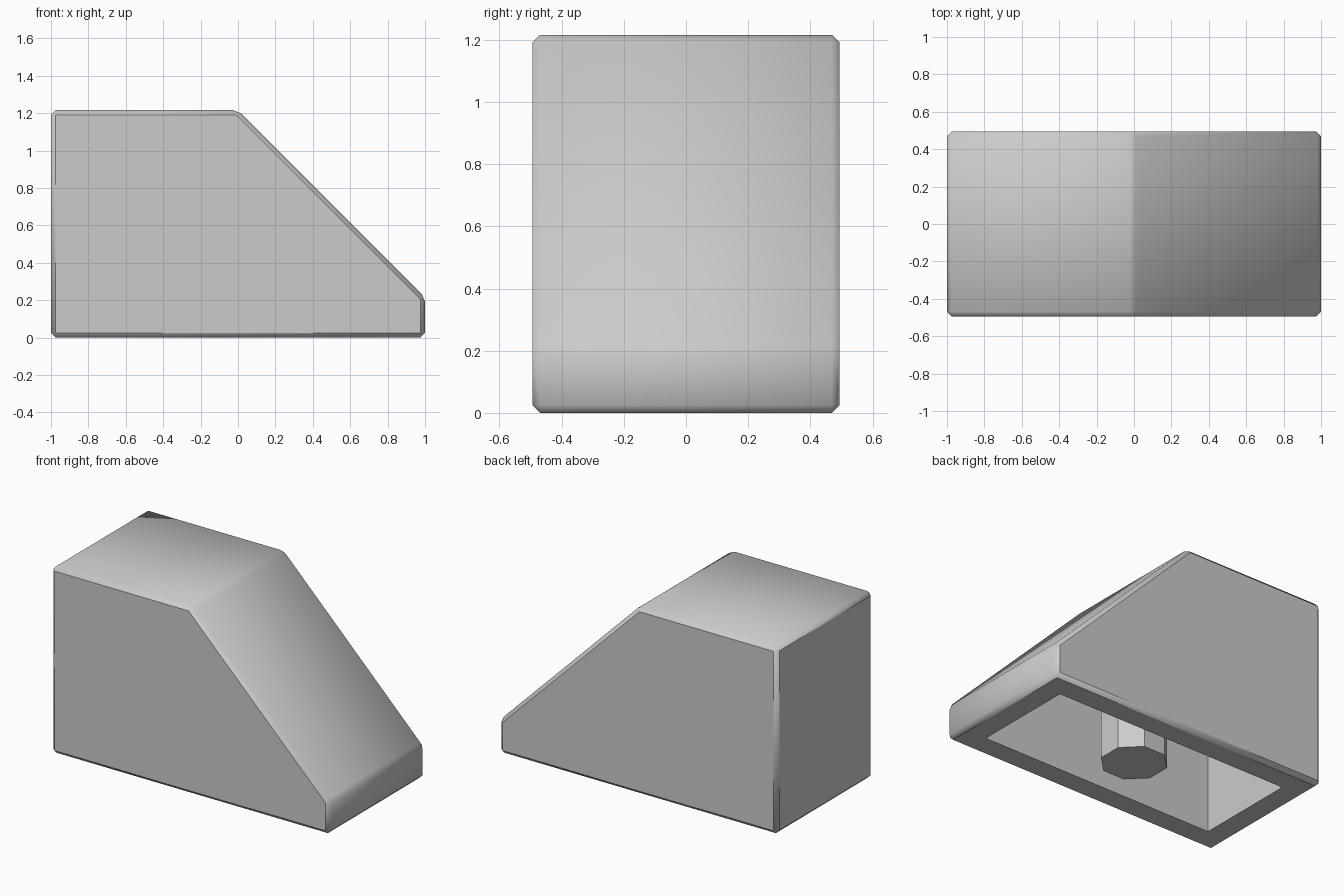
import bpy, bmesh
from math import radians
from mathutils import Matrix, Vector

if "Cube" in bpy.data.objects:
    bpy.data.objects.remove(bpy.data.objects["Cube"])

HEIGHT, HALF_DEPTH, LIP = 1.216, 0.494, 0.216
WALL, CHAMFER = 0.16, 0.025

grey = bpy.data.materials.new("light grey plastic")
grey.use_nodes = True
colour = (0.6, 0.6, 0.6, 1)
grey.diffuse_color = colour
grey.node_tree.nodes["Principled BSDF"].inputs["Base Color"].default_value = colour


def wedge(bm, profile, half_depth):
    """Extrude an x-z profile along y into a closed prism."""
    base = bm.faces.new([bm.verts.new((x, -half_depth, z)) for x, z in profile])
    made = bmesh.ops.extrude_face_region(bm, geom=[base])["geom"]
    moved = [v for v in made if isinstance(v, bmesh.types.BMVert)]
    bmesh.ops.translate(bm, verts=moved, vec=(0, 2 * half_depth, 0))
    faces = list({f for v in list(base.verts) + moved for f in v.link_faces})
    bmesh.ops.recalc_face_normals(bm, faces=faces)
    return faces


def open_bottom(bm, faces):
    """Remove the face looking down and return its rim edges."""
    bottom = min(faces, key=lambda f: f.normal.z)
    rim = list(bottom.edges)
    bmesh.ops.delete(bm, geom=[bottom], context="FACES_ONLY")
    return rim


def add_object(name, bm):
    mesh = bpy.data.meshes.new(name)
    bm.to_mesh(mesh)
    bm.free()
    mesh.materials.append(grey)
    obj = bpy.data.objects.new(name, mesh)
    bpy.context.collection.objects.link(obj)
    return obj


# Chamfered outer shell
bm = bmesh.new()
wedge(bm, [(-1, 0), (-1, HEIGHT), (0, HEIGHT), (1, LIP), (1, 0)], HALF_DEPTH)
bmesh.ops.bevel(bm, geom=bm.edges[:], offset=CHAMFER, segments=1,
                affect="EDGES", profile=0.5)
bm.normal_update()

# Soft shading over the top and slope, flat sides, back end and underside
flat_directions = [Vector(d) for d in ((0, 1, 0), (0, -1, 0), (-1, 0, 0), (0, 0, -1))]
for face in bm.faces:
    face.smooth = True
for face in bm.faces:
    if any(face.normal.dot(d) > 0.99 for d in flat_directions):
        for edge in face.edges:
            edge.smooth = False
for edge in bm.edges:
    if edge.calc_face_angle(0) > radians(46):
        edge.smooth = False
outer_rim = open_bottom(bm, bm.faces[:])

# Hollow inside, parallel to the outer walls
inner, top = 1 - WALL, HEIGHT - WALL
slope_sum = HEIGHT - WALL * 2 ** 0.5
cavity = wedge(bm, [(-inner, 0), (-inner, top), (slope_sum - top, top),
                    (inner, slope_sum - inner), (inner, 0)], HALF_DEPTH - WALL)
bm.normal_update()
inner_rim = open_bottom(bm, cavity)
cavity = [f for f in cavity if f.is_valid]
bmesh.ops.reverse_faces(bm, faces=cavity)
bmesh.ops.bridge_loops(bm, edges=outer_rim + inner_rim)
bmesh.ops.recalc_face_normals(bm, faces=bm.faces[:])
add_object("slope_shell", bm)

# Solid eight-sided post under the roof
bm = bmesh.new()
post_top = slope_sum - 0.1
bmesh.ops.create_cone(bm, cap_ends=True, segments=8, radius1=0.2, radius2=0.2,
                      depth=post_top,
                      matrix=Matrix.Translation((0, 0, post_top / 2))
                      @ Matrix.Rotation(radians(22.5), 4, "Z"))
add_object("centre_post", bm)
